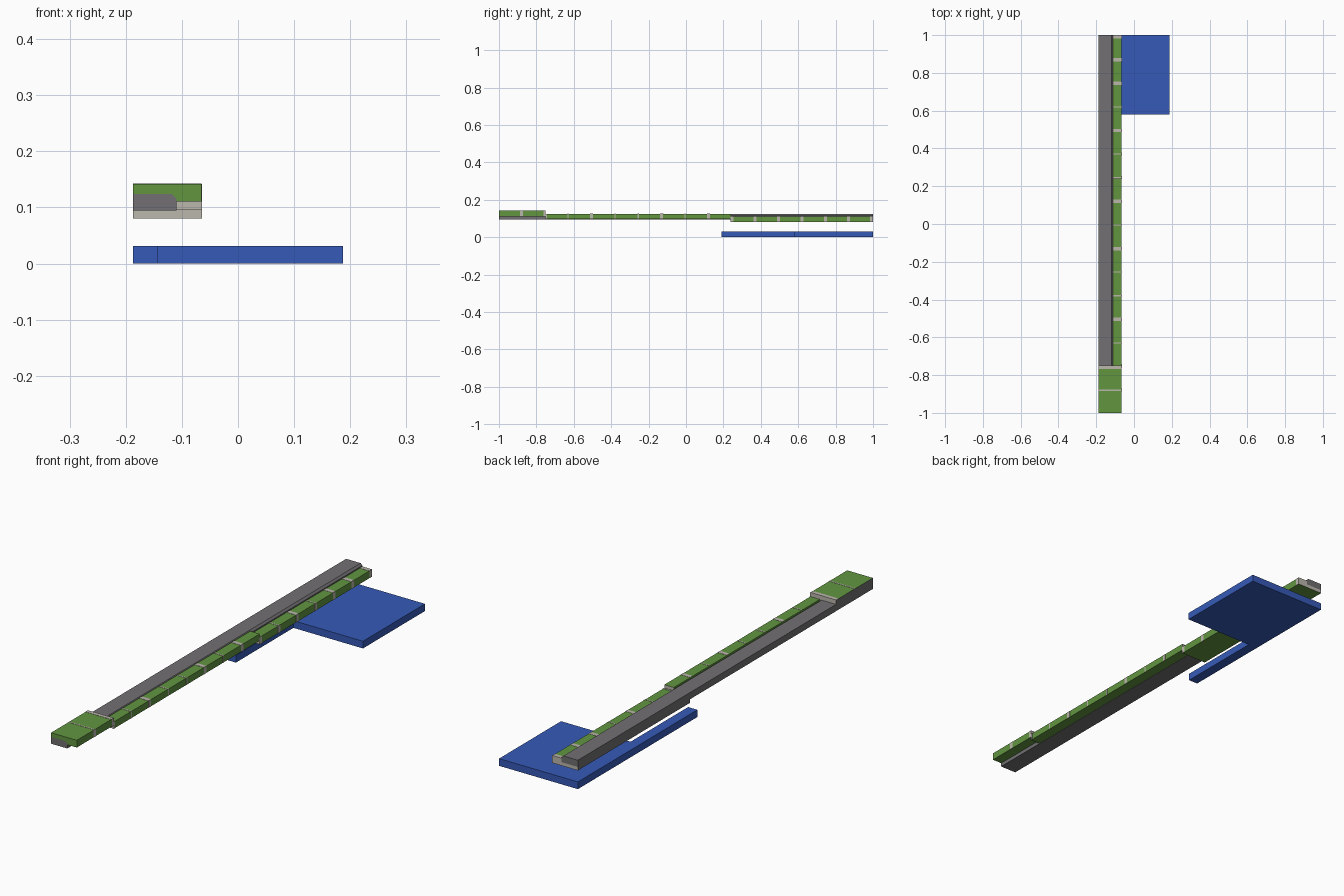
import bpy, bmesh

cube = bpy.data.objects.get("Cube")
if cube:
    bpy.data.objects.remove(cube, do_unlink=True)


def material(name, rgb):
    m = bpy.data.materials.new(name)
    m.use_nodes = True
    m.diffuse_color = (*rgb, 1)
    m.node_tree.nodes["Principled BSDF"].inputs["Base Color"].default_value = (*rgb, 1)
    return m


GREEN = material("moss green", (0.122, 0.30, 0.051))
GRAY = material("stone gray", (0.168, 0.162, 0.168))
PALE = material("pale stone", (0.50, 0.475, 0.42))
BLUE = material("water blue", (0.037, 0.102, 0.479))


def prism(name, points, vector, mats, rule=None):
    """Extrude a closed outline along a vector; rule picks a material per face."""
    bm = bmesh.new()
    base = bm.faces.new([bm.verts.new(p) for p in points])
    new = bmesh.ops.extrude_face_region(bm, geom=[base])["geom"]
    bmesh.ops.translate(bm, vec=vector, verts=[v for v in new if isinstance(v, bmesh.types.BMVert)])
    # the extrusion keeps the starting face as the near cap
    bmesh.ops.recalc_face_normals(bm, faces=bm.faces)
    bm.normal_update()
    if rule:
        for f in bm.faces:
            f.material_index = rule(f)
    mesh = bpy.data.meshes.new(name)
    bm.to_mesh(mesh)
    bm.free()
    for m in mats:
        mesh.materials.append(m)
    ob = bpy.data.objects.new(name, mesh)
    bpy.context.collection.objects.link(ob)
    return ob


def run(name, outline, y0, y1, mats, rule=None):
    return prism(name, [(x, y0, z) for x, z in outline], (0, y1 - y0, 0), mats, rule)


def box(name, x0, x1, y0, y1, z0, z1, mat):
    return run(name, [(x0, z0), (x1, z0), (x1, z1), (x0, z1)], y0, y1, [mat])


L, M, R = -0.187, -0.11, -0.065      # outer edge, bar edge, bank edge
J1, J2 = -0.75, 0.24                 # joints between the bank sections

# Blue L-shaped slab
slab = [(L, 1), (-L, 1), (-L, 0.58), (-0.143, 0.58), (-0.143, 0.19), (L, 0.19)]
prism("water_slab", [(x, y, 0) for x, y in slab], (0, 0, 0.031), [BLUE])

# Gray bar with a chamfered upper edge
run("stone_bar", [(L, 0.095), (M, 0.095), (M, 0.116), (-0.118, 0.124), (L, 0.124)], -1, 1, [GRAY])


# Green bank: pale at the joints, gray on the outer side
def bank_rule(f):
    if abs(f.normal.y) > 0.9 and f.calc_center_median().y > -0.99:
        return 1
    return 2 if f.normal.x < -0.9 and f.calc_center_median().x < L + 0.01 else 0


BANK = [GREEN, PALE, GRAY]
run("upper_bank", [(L, 0.124), (L, 0.142), (R, 0.142), (R, 0.111), (M, 0.111), (M, 0.116),
                   (-0.118, 0.124)], -1, J1, BANK, bank_rule)
run("middle_bank", [(M, 0.096), (R, 0.096), (R, 0.125), (M, 0.125)], J1, J2, BANK, bank_rule)
run("lower_bank", [(L, 0.08), (R, 0.08), (R, 0.111), (M, 0.111), (M, 0.095), (L, 0.095)],
    J2, 1, BANK, bank_rule)

# Pale stripes at regular steps, broad and narrow
T = 0.001
for i in range(16):
    y = -0.88 + i * 0.125
    if i == 1:
        continue
    if y < J1:
        z0, z1 = 0.111, 0.142
    elif y < J2:
        z0, z1 = 0.096, 0.125
    else:
        z0, z1 = 0.08, 0.111
    broad = i in (3, 6, 8, 11, 13, 14, 15)
    top_w = 0.009 if broad else 0.003
    side_w = 0.008 if broad or i == 0 or y > J2 - 0.02 else 0.003
    y = min(y, 1 - top_w)
    box(f"side_stripe_{i}", R, R + T, y - side_w, y + side_w, z0, z1, PALE)
    box(f"top_stripe_{i}", L if i == 0 else M, R, y - top_w, y + top_w, z1, z1 + T, PALE)

# Broad pale edges at the two joints
box("upper_edge_top", L, R, J1 - 0.017, J1, 0.142, 0.142 + T, PALE)
box("upper_edge_side", R, R + T, J1 - 0.012, J1, 0.111, 0.142, PALE)
box("middle_edge_side", R, R + T, J1, J1 + 0.008, 0.096, 0.125, PALE)
box("lower_edge_side", R, R + T, J2, J2 + 0.008, 0.08, 0.111, PALE)
